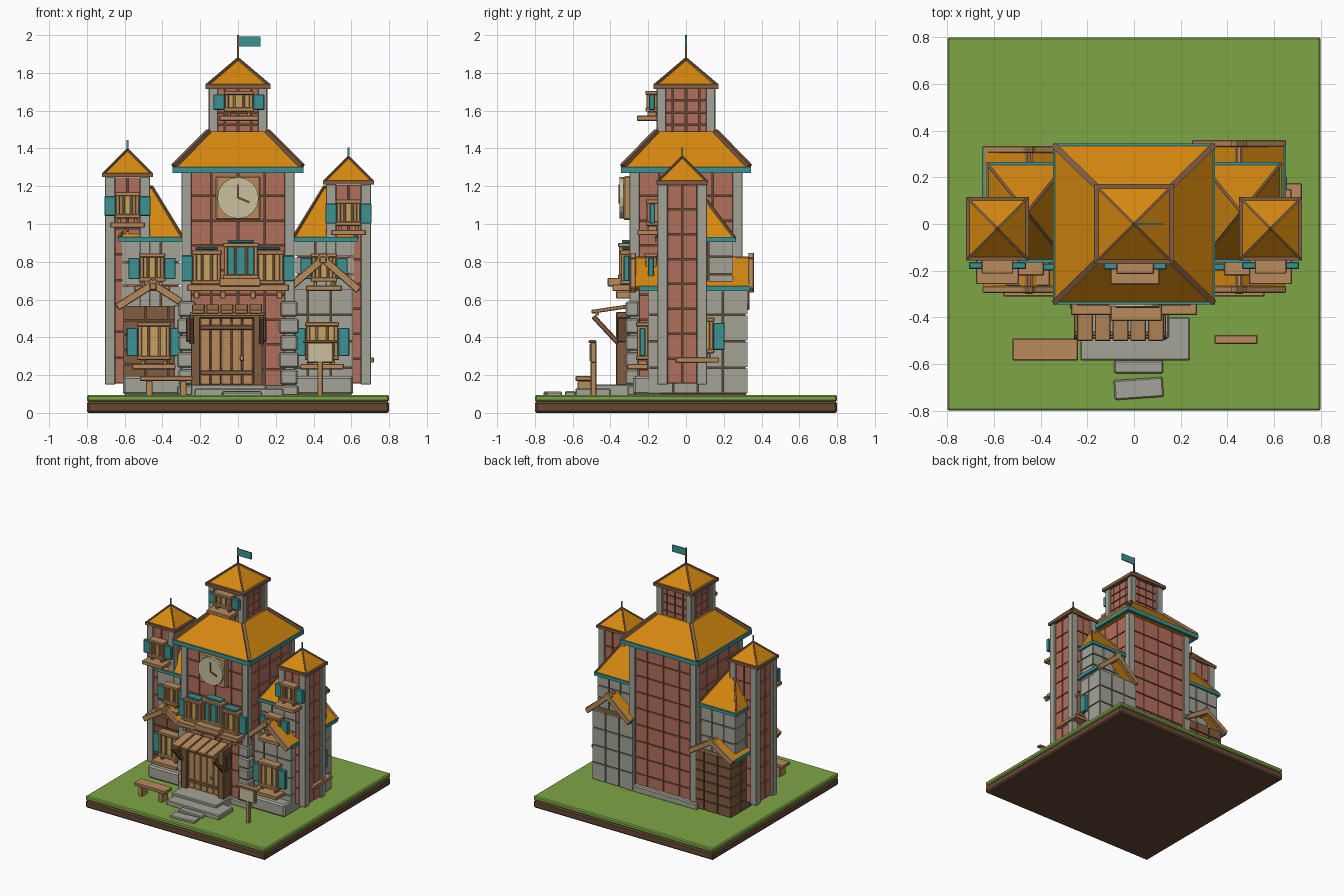
import bpy, bmesh, math
from mathutils import Matrix, Vector

old = bpy.data.objects.get("Cube")
if old:
    bpy.data.objects.remove(old, do_unlink=True)


def material(name, r, g, b):
    m = bpy.data.materials.new(name)
    m.use_nodes = True
    m.diffuse_color = (r, g, b, 1)
    m.node_tree.nodes["Principled BSDF"].inputs["Base Color"].default_value = (r, g, b, 1)
    return m


GRASS = material("grass", .21, .38, .06)
SOIL = material("soil", .13, .065, .035)
STONE = material("stone", .37, .37, .31)
BRICK = material("brick", .45, .16, .11)
ORANGE = material("orange_roof", .68, .25, .005)
TEAL = material("teal_paint", .045, .29, .29)
TAN = material("light_wood", .48, .26, .11)
BROWN = material("brown_wood", .22, .11, .055)
CREAM = material("cream", .58, .53, .34)
PANE = material("window_pane", .58, .36, .12)


# Each solid is a matrix that places a unit cube
def box(c, s, rz=0):
    return Matrix.Translation(c) @ Matrix.Rotation(rz, 4, 'Z') @ Matrix.Diagonal((*s, 1))


def span(x0, x1, y0, y1, z0, z1):
    return box(((x0 + x1) / 2, (y0 + y1) / 2, (z0 + z1) / 2), (x1 - x0, y1 - y0, z1 - z0))


def beam(a, b, w, t):
    a, b = Vector(a), Vector(b)
    turn = (b - a).to_track_quat('Z', 'Y').to_matrix().to_4x4()
    return Matrix.Translation((a + b) / 2) @ turn @ Matrix.Diagonal((w, t, (b - a).length, 1))


def finish(name, mat, bm):
    me = bpy.data.meshes.new(name)
    bm.to_mesh(me)
    bm.free()
    me.materials.append(mat)
    ob = bpy.data.objects.new(name, me)
    bpy.context.collection.objects.link(ob)
    return ob


def part(name, mat, solids, place=Matrix(), bevel=.004):
    bm = bmesh.new()
    for s in solids:
        bmesh.ops.create_cube(bm, size=1, matrix=place @ s)
    ob = finish(name, mat, bm)
    if bevel:
        mod = ob.modifiers.new("soft_edges", 'BEVEL')
        mod.width, mod.segments = bevel, 1
    return ob


def tapered_roof(name, c, half, z0, z1, top=.003):
    bm = bmesh.new()
    bmesh.ops.create_cube(bm, size=2)
    for v in bm.verts:
        hx, hy = half if v.co.z < 0 else (top, top)
        v.co = (c[0] + v.co.x * hx, c[1] + v.co.y * hy, z0 if v.co.z < 0 else z1)
    return finish(name, ORANGE, bm)


def hips(name, mat, c, half, z0, z1, top, w):
    part(name, mat, [beam((c[0] + i * half[0], c[1] + j * half[1], z0),
                          (c[0] + i * top, c[1] + j * top, z1), w, w)
                     for i in (-1, 1) for j in (-1, 1)], bevel=0)


def eave(name, mat, c, half, z, w, h):
    x, y = c
    a, b = half
    part(name, mat, [box((x, y + s * (b - w / 2), z), (2 * a, w, h)) for s in (-1, 1)]
         + [box((x + s * (a - w / 2), y, z), (w, 2 * b, h)) for s in (-1, 1)], bevel=0)


# Courses of blocks laid over a dark core, leaving open joints
def courses(name, mat, c, half, z0, z1, nx, ny, nz, joint=.008):
    part(name + "_core", SOIL, [span(c[0] - half[0] + .01, c[0] + half[0] - .01, c[1] - half[1] + .01,
                                     c[1] + half[1] - .01, z0, z1 - .004)], bevel=0)
    h, solids, t = (z1 - z0) / nz, [], .03
    for k in range(nz):
        z = z0 + (k + .5) * h
        for n, axis in ((nx, 0), (ny, 1)):
            step = 2 * half[axis] / n
            for i in range(n):
                along = -half[axis] + (i + .5) * step
                for s in (-1, 1):
                    out = s * (half[1 - axis] - t / 2)
                    if axis == 0:
                        solids.append(box((c[0] + along, c[1] + out, z), (step - joint, t, h - joint)))
                    else:
                        solids.append(box((c[0] + out, c[1] + along, z), (t, step - joint, h - joint)))
    part(name, mat, solids, bevel=0)


def pillars(name, c, half, z0, z1, w):
    part(name, STONE, [box((c[0] + i * (half[0] - w / 2), c[1] + j * (half[1] - w / 2), (z0 + z1) / 2),
                           (w, w, z1 - z0)) for i in (-1, 1) for j in (-1, 1)])


# Window facing -y before turning: frame, panes, shutters, sill
def window(name, loc, w, h, angle=0, shutters=(-1, 1), sill=True, bars=3, glass=PANE):
    m = Matrix.Translation(loc) @ Matrix.Rotation(angle, 4, 'Z')
    f = .022
    frame = [box((s * (w - f) / 2, -.03, 0), (f, .06, h)) for s in (-1, 1)]
    frame += [box((0, -.03, s * (h - f) / 2), (w + .01, .07, f)) for s in (-1, 1)]
    frame += [box((w * (i / bars - .5), -.025, 0), (.014, .055, h)) for i in range(1, bars)]
    part(name + "_frame", TAN, frame, m)
    part(name + "_panes", glass, [box((0, -.02, 0), (w - .01, .04, h - .01))], m, 0)
    if shutters:
        part(name + "_shutters", TEAL, [box((s * (w / 2 + .03), -.03, -.005), (.06, .03, h * .75))
                                        for s in shutters], m)
    if sill:
        part(name + "_sill", TAN, [box((0, -.055, -h / 2 - .035), (w + .06, .11, .028))]
             + [box((s * w * .35, -.03, -h / 2 - .015), (.02, .05, .03)) for s in (-1, 1)], m)


# Ground slab
part("soil_base", SOIL, [span(-.8, .8, -.8, .8, 0, .06)], bevel=.01)
part("grass_top", GRASS, [span(-.8, .8, -.8, .8, .06, .095)], bevel=.008)

# Main tower
O = (0, 0)
courses("main_walls", BRICK, O, (.285, .285), .1, 1.28, 4, 4, 9)
pillars("main_pillars", O, (.3, .3), .1, 1.28, .055)
part("main_plinth", STONE, [span(-.32, .32, -.31, .32, .09, .145)], bevel=.008)
part("corner_stones", STONE, [box((s * .27, -.285, .19 + k * .09), (.09 + .015 * (k % 2), .07, .08))
                              for s in (-1, 1) for k in range(5)], bevel=.008)
part("main_roof_base", ORANGE, [span(-.33, .33, -.33, .33, 1.28, 1.3)], bevel=0)
eave("main_eave", TEAL, O, (.348, .345), 1.285, .022, .032)
tapered_roof("main_roof", O, (.34, .335), 1.3, 1.49, .155)
hips("main_hips", BROWN, O, (.34, .335), 1.305, 1.49, .155, .025)

# Belfry with flag
courses("belfry_walls", BRICK, O, (.14, .14), 1.46, 1.72, 4, 4, 4)
pillars("belfry_pillars", O, (.155, .155), 1.45, 1.72, .05)
eave("belfry_eave", BROWN, O, (.172, .172), 1.728, .03, .025)
tapered_roof("belfry_roof", O, (.165, .165), 1.73, 1.87)
hips("belfry_hips", BROWN, O, (.165, .165), 1.735, 1.873, .002, .012)
part("flag_pole", BROWN, [box((0, 0, 1.925), (.01, .01, .15))], bevel=0)
part("flag", TEAL, [box((.062, 0, 1.966), (.116, .008, .055))], bevel=0)
window("belfry_window", (.005, -.15, 1.65), .15, .11)

# Clock
part("clock_frame", TAN, [span(-.118, .118, -.33, -.28, 1.02, 1.255)], bevel=.008)
bm = bmesh.new()
bmesh.ops.create_cone(bm, cap_ends=True, segments=16, radius1=.11, radius2=.11, depth=.035,
                      matrix=Matrix.Translation((0, -.335, 1.138)) @ Matrix.Rotation(math.pi / 2, 4, 'X'))
finish("clock_face", CREAM, bm)
part("clock_hands", SOIL, [beam((0, -.354, 1.135), (0, -.354, 1.21), .01, .008),
                           beam((0, -.354, 1.14), (.06, -.354, 1.115), .008, .012)], bevel=0)

# Balcony windows
window("left_balcony_window", (-.165, -.285, .77), .15, .18, shutters=(-1,), sill=False)
window("right_balcony_window", (.165, -.285, .77), .15, .18, shutters=(1,), sill=False)
window("middle_balcony_window", (.015, -.295, .805), .18, .19, shutters=None, sill=False, glass=TEAL)
part("window_caps", TEAL, [box((x, -.31, z), (w, .06, .015)) for x, z, w in
                           ((-.165, .87, .12), (.165, .87, .12), (.015, .908, .14))])
part("balcony", TAN, [span(-.27, .27, -.39, -.28, .645, .68), span(-.1, .12, -.415, -.3, .67, .715)]
     + [box((x, -.33, .625), (.03, .08, .04)) for x in (-.22, -.08, .08, .22)])

# Door with canopy
part("door", TAN, [span(-.2 + i * .056, -.147 + i * .056, -.345, -.29, .15, .52) for i in range(5)])
part("door_straps", BROWN, [span(-.2, .08, -.353, -.3, z, z + .025) for z in (.2, .44)])
part("door_frame", BROWN, [span(-.25, -.2, -.37, -.28, .14, .53), span(.08, .13, -.37, -.28, .14, .53),
                           span(-.25, .13, -.37, -.28, .5, .535)])
part("door_handle", STONE, [box((.02, -.355, .29), (.02, .02, .03))])
part("canopy_planks", TAN, [beam((-.21 + i * .076, -.5, .535), (-.21 + i * .076, -.3, .565), .068, .02)
                            for i in range(5)] + [span(-.255, .14, -.48, -.46, .515, .535)])
part("canopy_braces", BROWN, [beam((x, -.36, .37), (x, -.49, .51), .026, .026) for x in (-.245, .125)])
part("brace_posts", SOIL, [box((x, -.33, .44), (.03, .07, .13)) for x in (-.26, .135)])

# Steps
part("steps", STONE, [span(-.25, .15, -.49, -.28, .09, .15), span(-.23, .24, -.585, -.4, .09, .13),
                      span(-.085, .125, -.64, -.585, .09, .115),
                      box((.02, -.705, .1), (.21, .085, .025), .07)], bevel=.006)


# Corner turrets
def turret(name, x, top):
    c = (x, -.02)
    courses(name + "_walls", BRICK, c, (.105, .12), .155, top, 2, 2, 8)
    pillars(name + "_pillars", c, (.12, .132), .15, top, .056)
    eave(name + "_eave", BROWN, c, (.134, .136), top + .01, .025, .022)
    tapered_roof(name + "_roof", c, (.13, .132), top + .01, top + .14)
    hips(name + "_hips", BROWN, c, (.13, .132), top + .014, top + .143, .002, .01)
    part(name + "_finial", TEAL, [box((x, -.02, top + .165), (.008, .008, .06))], bevel=0)
    window(name + "_window", (x, -.148, top - .15), .125, .14)


turret("right_turret", -.585, 1.25)
turret("left_turret", .585, 1.21)


# Side wings: lower block, open gable roof, upper block with a steep roof
def wing(name, s, mat, rows, eave_z, ridge_z, back):
    mid, c, up = s * .45, (s * .43, (back - .2) / 2), (s * .46, .05)
    courses(name + "_lower_walls", mat, c, (.18, (back + .2) / 2), .1, eave_z, 3, 4, rows)
    part(name + "_plinth", STONE, [box((s * .43, -.2, .145), (.36, .16, .1))], bevel=.012)
    courses(name + "_upper_walls", STONE, up, (.155, .2), eave_z - .02, .92, 3, 3, 3)
    eave(name + "_top_eave", TEAL, up, (.172, .215), .918, .025, .025)
    tapered_roof(name + "_top_roof", up, (.17, .21), .92, 1.2)
    hips(name + "_top_hips", BROWN, up, (.17, .21), .925, 1.2, .002, .012)
    ends = [mid - .19, mid + .19]
    y0, y1 = -.27, back + .015
    part(name + "_gable_roof", ORANGE, [beam((x, (y0 + y1) / 2, eave_z), (mid, (y0 + y1) / 2, ridge_z),
                                             y1 - y0, .022) for x in ends], bevel=0)
    part(name + "_gable_boards", TAN, [beam((x, y, eave_z - .01), (mid + (mid - x) * .12, y, ridge_z + .015),
                                            .03, .04) for x in ends for y in (y0 - .01, y1 + .005)]
         + [box((mid, y, ridge_z - .01), (.035, .1, .035)) for y in (y0 + .02, y1 - .03)])
    part(name + "_gable_eaves", TEAL, [span(x - .012, x + .012, y0 + .02, y1, eave_z - .015, eave_z + .012)
                                       for x in ends], bevel=0)
    window(name + "_upper_window", (s * .455, -.155, .77), .13, .15)
    window(name + "_lower_window", (s * .445, -.2, .38), .17, .2)


wing("right_wing", -1, BROWN, 6, .57, .68, .3)
wing("left_wing", 1, STONE, 4, .66, .82, .325)
part("right_wing_corner_stones", STONE, [span(-.34, -.3, -.23, -.18, .1, .57)])
window("side_window", (.61, .06, .41), .17, .19, math.pi / 2)

# Bench and notice board
part("bench", TAN, [span(-.52, -.24, -.585, -.49, .17, .195)]
     + [box((x, -.537, .13), (.035, .075, .08)) for x in (-.47, -.29)])
part("notice_board", TAN, [span(.42, .45, -.505, -.475, .09, .3), span(.365, .505, -.505, -.475, .265, .375),
                           span(.345, .53, -.515, -.475, .37, .385)])
part("notice_sheet", CREAM, [span(.375, .495, -.511, -.502, .275, .365)], bevel=0)
